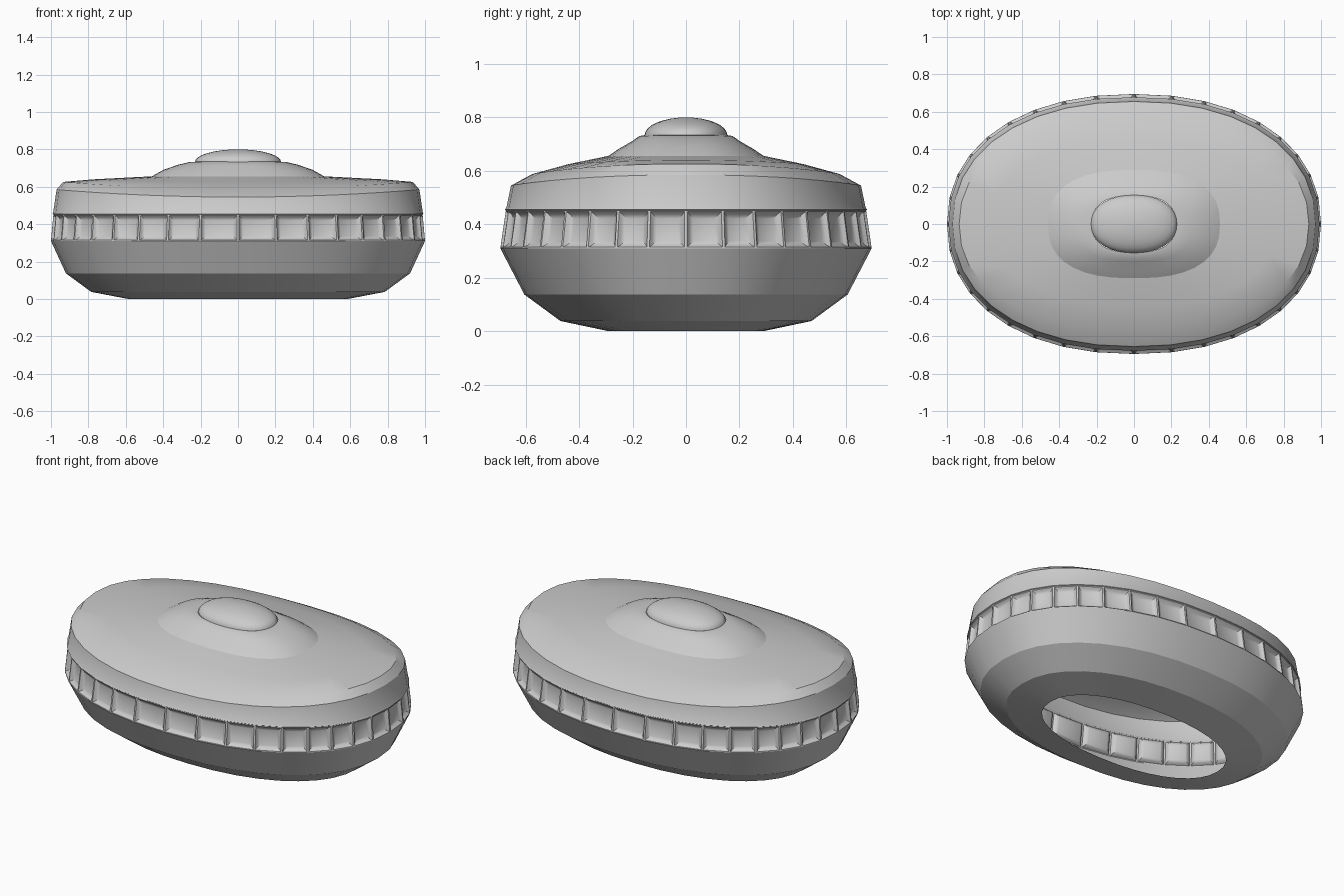
import bpy, bmesh
from math import sin, cos, pi

if "Cube" in bpy.data.objects:
    bpy.data.objects.remove(bpy.data.objects["Cube"])

SEG = 36


def ring(a, b, z_end, z_side, n, seg):
    """Rounded oval whose height blends from the x ends to the y sides."""
    pts = []
    for k in range(seg):
        c, s = cos(2 * pi * k / seg), sin(2 * pi * k / seg)
        u = abs(c) ** (2 / n) * (1 if c > 0 else -1)
        v = abs(s) ** (2 / n) * (1 if s > 0 else -1)
        pts.append((a * u, b * v, z_side + (z_end - z_side) * u * u))
    return pts


def loft(name, rings, n=2.2, seg=SEG, cap=False, angle=30, panels=False):
    """Skin a stack of oval rings (bottom to top)."""
    bm = bmesh.new()
    loops = [[bm.verts.new(p) for p in ring(*r, n, seg)] for r in rings]
    for lo, hi in zip(loops, loops[1:]):
        for k in range(seg):
            m = (k + 1) % seg
            bm.faces.new((lo[k], lo[m], hi[m], hi[k]))
    if cap:
        bm.faces.new(loops[-1])
    bm.normal_update()
    if panels:
        faces = bm.faces[:]
        bmesh.ops.inset_individual(bm, faces=faces, thickness=0.007, depth=0)
        bmesh.ops.inset_individual(bm, faces=faces, thickness=0.012, depth=-0.012)
        bmesh.ops.inset_individual(bm, faces=faces, thickness=0.022, depth=-0.008)
    me = bpy.data.meshes.new(name)
    bm.to_mesh(me)
    bm.free()
    ob = bpy.data.objects.new(name, me)
    bpy.context.collection.objects.link(ob)
    bpy.ops.object.select_all(action='DESELECT')
    ob.select_set(True)
    bpy.context.view_layer.objects.active = ob
    bpy.ops.object.shade_smooth_by_angle(angle=angle * pi / 180)
    return ob


# Open-bottomed lower bowl
loft("lower_bowl", [
    (0.585, 0.29, 0.0, 0.0),
    (0.785, 0.47, 0.038, 0.038),
    (0.92, 0.605, 0.137, 0.137),
    (1.0, 0.695, 0.31, 0.31),
], angle=20)

# Band of recessed panels between thin ribs
loft("panel_band", [
    (1.0, 0.695, 0.31, 0.31),
    (0.987, 0.674, 0.452, 0.452),
], panels=True)

# Arched lid with a rim that dips at the front and back
loft("lid", [
    (0.987, 0.674, 0.452, 0.452),
    (0.992, 0.678, 0.455, 0.455),
    (0.988, 0.672, 0.463, 0.463),
    (0.97, 0.655, 0.585, 0.545),
    (0.935, 0.575, 0.626, 0.588),
    (0.77, 0.44, 0.64, 0.625),
    (0.46, 0.29, 0.656, 0.656),
])

# Raised tier in the middle of the lid
loft("lid_tier", [
    (0.46, 0.29, 0.656, 0.656),
    (0.40, 0.252, 0.69, 0.682),
    (0.32, 0.20, 0.718, 0.712),
    (0.26, 0.175, 0.732, 0.73),
    (0.225, 0.152, 0.734, 0.734),
], n=2.5)

# Domed knob
dome = [(0.230 * cos(t * pi / 16), 0.155 * cos(t * pi / 16),
         0.733 + 0.067 * sin(t * pi / 16), 0.733 + 0.067 * sin(t * pi / 16)) for t in range(8)]
dome.append((0.01, 0.007, 0.80, 0.80))
loft("knob", dome, cap=True, angle=40)
